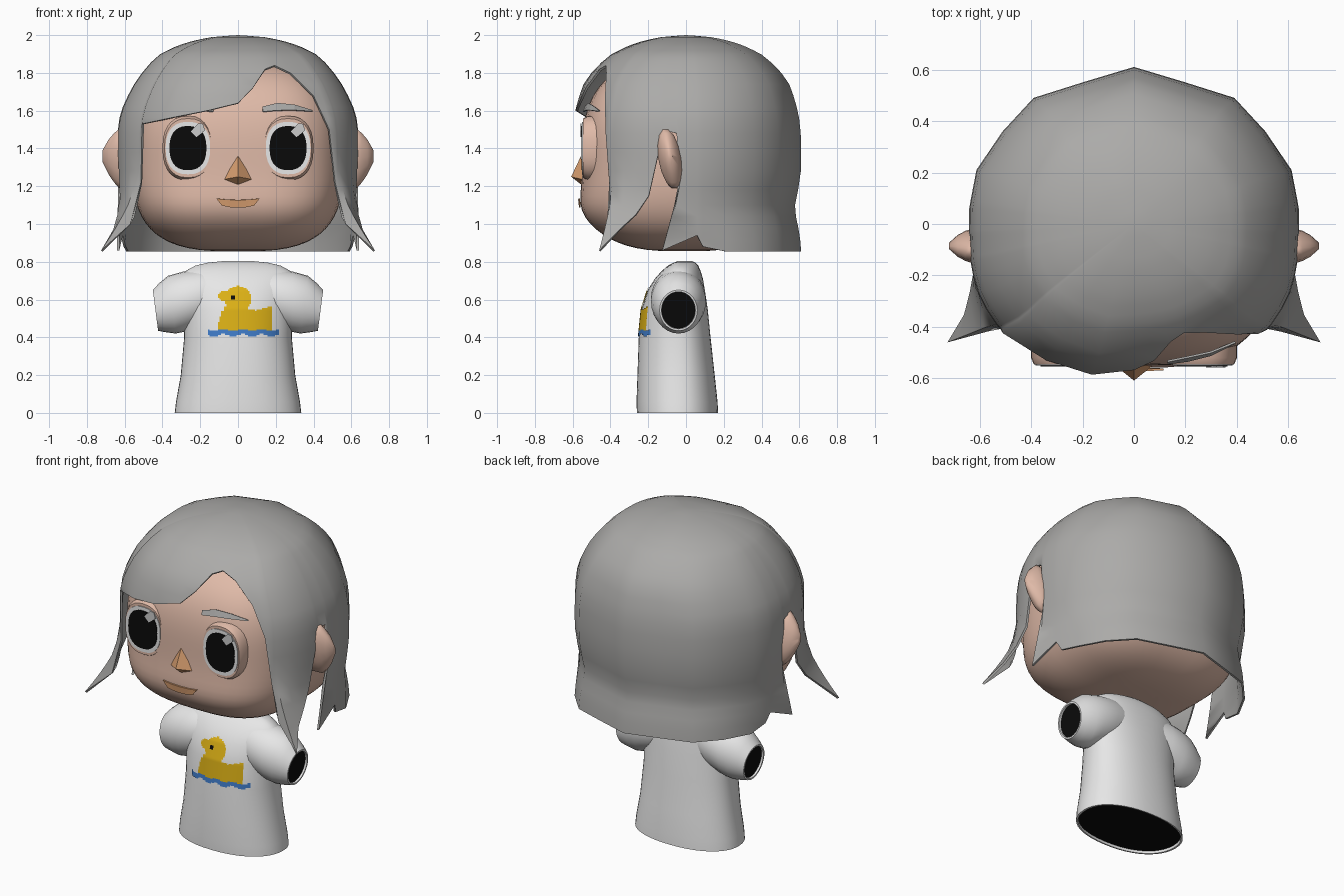
import bpy, bmesh, math

if "Cube" in bpy.data.objects:
    bpy.data.objects.remove(bpy.data.objects["Cube"])

def material(name, r, g, b):
    m = bpy.data.materials.new(name)
    m.diffuse_color = (r, g, b, 1)
    m.use_nodes = True
    m.node_tree.nodes["Principled BSDF"].inputs["Base Color"].default_value = m.diffuse_color
    return m

SKIN = material("skin", .74, .49, .39)
HAIR = material("grey hair", .41, .405, .395)
WHITE = material("white", .80, .80, .80)
BLACK = material("black", .003, .003, .003)
GLINT = material("eye glint grey", .60, .60, .60)
ORANGE = material("orange tan", .68, .34, .16)
YELLOW = material("yellow", .72, .44, .008)
BLUE = material("blue", .05, .2, .58)

def build(name, verts, faces, mats, idx=None, angle=40, thick=0, recalc=True):
    me = bpy.data.meshes.new(name)
    me.from_pydata([tuple(v) for v in verts], [], faces)
    for m in mats:
        me.materials.append(m)
    if idx:
        for p, i in zip(me.polygons, idx):
            p.material_index = i
    bm = bmesh.new()
    bm.from_mesh(me)
    bmesh.ops.remove_doubles(bm, verts=bm.verts, dist=1e-5)
    if recalc:
        bmesh.ops.recalc_face_normals(bm, faces=bm.faces)
    bm.to_mesh(me)
    bm.free()
    ob = bpy.data.objects.new(name, me)
    bpy.context.collection.objects.link(ob)
    bpy.ops.object.select_all(action='DESELECT')
    ob.select_set(True)
    bpy.context.view_layer.objects.active = ob
    if thick:
        s = ob.modifiers.new("thickness", 'SOLIDIFY')
        s.thickness, s.offset = thick, -1
        bpy.ops.object.modifier_apply(modifier=s.name)
    if angle:
        bpy.ops.object.shade_smooth_by_angle(angle=math.radians(angle))
    return ob

def loft(name, rings, mats, caps=(0, 0), angle=40):
    n = len(rings[0])
    verts = [v for r in rings for v in r]
    faces, idx = [], []
    for j in range(len(rings) - 1):
        for i in range(n):
            k = (i + 1) % n
            faces.append((j*n+i, (j+1)*n+i, (j+1)*n+k, j*n+k))
            idx.append(0)
    faces += [tuple(range(n)), tuple(range(len(verts) - n, len(verts)))]
    idx += list(caps)
    return build(name, verts, faces, mats, idx, angle)

def lerp(table, z):
    """Interpolate rows of (z, values...) listed by rising z."""
    for a, b in zip(table, table[1:]):
        if z <= b[0]:
            t = max(0, (z - a[0]) / (b[0] - a[0]))
            return [p + (q - p) * t for p, q in zip(a[1:], b[1:])]
    return list(table[-1][1:])

def power(v, p):
    return math.copysign(abs(v) ** p, v)

def oval(n, e):
    """Unit superellipse, anticlockwise."""
    return [(power(math.cos(2*math.pi*i/n), 2/e), power(math.sin(2*math.pi*i/n), 2/e)) for i in range(n)]

# ---- head: rounded box with fuller lower face
def head_scale(z):
    d = (z - 1.37) / (.5 if z > 1.37 else .515)
    return max(0, 1 - abs(d) ** (2.6 if d > 0 else 3.2)) ** (1/3)

def cheek(z):
    return .035 * math.exp(-((z - 1.06) / .13) ** 2)

def face_y(x, z):
    k = head_scale(z)
    return -(.55 * k + cheek(z)) * max(0, 1 - abs(x / (.56 * k)) ** 3) ** (1/3)

rings = []
for j in range(1, 36):
    z = 1.3625 + .5075 * math.cos(math.pi * j / 36)
    k = head_scale(z)
    rings.append([(.56*k*x, y * (.49*k if y > 0 else .55*k + cheek(z)), z) for x, y in oval(48, 3)])
loft("head", rings, [SKIN], angle=60)

# ---- hair shell: columns (x, y, lower edge z, flare x, flare y) around the head
SCALE = [(.855, 1), (1.1, .98), (1.3, 1), (1.45, 1), (1.55, .985), (1.65, .95), (1.75, .89), (1.83, .79),
         (1.9, .65), (1.945, .5), (1.97, .37), (1.985, .26), (1.992, .19), (2, 0)]
front_right = [(0, -.595, 1.64, 0, 0), (.09, -.585, 1.72, 0, 0), (.185, -.57, 1.82, 0, 0), (.26, -.55, 1.84, 0, 0),
               (.35, -.51, 1.80, 0, 0), (.44, -.46, 1.68, 0, 0), (.487, -.43, 1.5, 0, 0)]
front_left = [(-.17, -.605, 1.6, 0, 0), (-.35, -.54, 1.565, 0, 0), (-.515, -.43, 1.53, 0, 0)]
side = [(.518, -.41, 1.22, 0, 0), (.525, -.40, 1.0, .09, -.04), (.535, -.39, .86, .19, -.07),
        (.575, -.33, .97, .14, -.04), (.605, -.27, 1.05, .10, 0), (.625, -.2, 1.15, .05, 0),
        (.635, -.145, 1.38, 0, 0), (.637, -.125, 1.5, 0, 0), (.64, -.05, 1.48, 0, 0),
        (.641, -.035, 1.2, 0, 0), (.641, -.025, .86, .0, -.1), (.64, .06, .94, -.02, 0),
        (.635, .09, .88, -.03, 0), (.612, .21, .855, -.02, 0), (.51, .36, .855, 0, 0),
        (.39, .49, .855, 0, 0), (.2, .55, .855, 0, 0)]
mirrored = [(-x, y, z, -dx, dy) for x, y, z, dx, dy in side]
cols = front_right + side + [(0, .61, .855, 0, 0)] + mirrored[::-1] + front_left[::-1]
CROWN = [2 - .145 * (j / 10) ** 1.6 for j in range(11)]    # rows shared by all columns
FIXED = [1.8, 1.74, 1.68, 1.62, 1.56, 1.48, 1.38, 1.28, 1.18, 1.1, 1.04, .98, .92, .855]
LEVELS = CROWN + FIXED
R = len(LEVELS)
verts, faces = [], []
for x, y, zb, dx, dy in cols:
    for level in LEVELS:
        z = max(level, zb)
        s = lerp(SCALE, z)[0]
        # tuck in the nape before the hem flares
        s -= .035 * min(1, max(0, y - .15) / .25) * math.exp(-((z - 1.08) / .11) ** 2)
        w = max(0, (1.3 - z) / .44) ** 1.5
        narrow = 1 - .045 * math.exp(-((z - 1.77) / .12) ** 2)
        verts.append((x*s*narrow + dx*w, y*s + dy*w, z))
for i in range(len(cols)):
    k = (i + 1) % len(cols)
    for j in range(R - 1):
        f = [i*R+j, i*R+j+1, k*R+j+1, k*R+j]
        if j == 0:
            f = f[:3]
        # columns that already reached their lower edge give triangles or nothing
        for c, a, b in ((i, i*R+j, i*R+j+1), (k, k*R+j, k*R+j+1)):
            if j and verts[a] == verts[b]:
                f = [v for v in f if v != b]
        if len(f) > 2:
            faces.append(f)
# slide references onto the first vertex of each finished column
first = {}
faces = [tuple(first.get(v, v) for v in f) for f in faces]
for n, v in enumerate(verts):
    first.setdefault(v, n)
faces = [tuple(first[verts[v]] for v in f) for f in faces]
build("hair", verts, faces, [HAIR], angle=50, thick=.012, recalc=False)

# ---- flat or thick plates facing the front
def plate(name, pts, y, depth, mat, angle=0, inset=1.0):
    """Outline pts (x, z) from y back by depth; front rim rounded by inset."""
    cx = sum(p[0] for p in pts) / len(pts)
    cz = sum(p[1] for p in pts) / len(pts)
    rows = [(1, y + depth), (1, y + depth * .25), (inset, y)] if inset < 1 else [(1, y + depth), (1, y)]
    rings = [[(cx + (x-cx)*s, yy, cz + (z-cz)*s) for x, z in pts] for s, yy in rows]
    return loft(name, rings, [mat], angle=angle)

def strip(name, top, low, mat, lift):
    """Thin strip lying on the face between two rows of (x, z)."""
    n = len(top)
    return build(name, [(x, face_y(x, z) - lift, z) for x, z in top + low],
                 [(i, i+n, i+n+1, i+1) for i in range(n - 1)], [mat], angle=0, thick=.008, recalc=False)

for sgn, tag in ((-1, "left"), (1, "right")):
    ex, ez = .265 * sgn, 1.402
    def ring(rx, rz):
        return [(ex + rx*a, ez + rz*b) for a, b in oval(28, 2.4)]
    plate("eyelid_" + tag, ring(.135, .17), -.545, .10, SKIN, 50, .92)
    plate("eye_white_" + tag, ring(.118, .139), -.55, .008, WHITE)
    plate("pupil_" + tag, ring(.098, .117), -.554, .006, BLACK)
    gx, gz = ex + .055, 1.495
    plate("glint_" + tag, [(gx-.04, gz-.005), (gx-.01, gz-.035), (gx+.035, gz), (gx+.025, gz+.035), (gx, gz+.038)],
          -.558, .006, GLINT)
    # brow
    top = [(.13, 1.622), (.21, 1.641), (.30, 1.632), (.395, 1.603)]
    low = [(.132, 1.595), (.21, 1.602), (.30, 1.603), (.395, 1.597)]
    if sgn < 0:
        top, low = [[(-x, z) for x, z in r][::-1] for r in (top, low)]
    strip("brow_" + tag, top, low, HAIR, .022)
    # ear: flattened ball ending in a soft point
    rings = []
    for x, ry, rz in ((.54, .055, .15), (.63, .062, .16), (.655, .055, .135), (.685, .04, .095), (.718, .012, .03)):
        rings.append([(sgn * x, -.085 + ry*a - .15*rz*b, 1.345 + rz*b + (x-.62)*.15) for a, b in oval(14, 2)])
    loft("ear_" + tag, rings, [SKIN], angle=50)

# ---- nose and mouth
build("nose", [(0, -.556, 1.36), (-.08, -.545, 1.235), (0, -.55, 1.205), (.08, -.545, 1.235), (0, -.608, 1.25)],
      [(0, 1, 4), (1, 2, 4), (2, 3, 4), (3, 0, 4), (0, 3, 2, 1)], [ORANGE], angle=0)
strip("mouth", [(-.115, 1.135), (-.06, 1.129), (0, 1.127), (.06, 1.129), (.115, 1.135)],
      [(-.085, 1.097), (-.04, 1.088), (0, 1.086), (.04, 1.088), (.085, 1.097)], ORANGE, .011)

# ---- shirt body: rows of (z, half width, front y, back y)
SHIRT = [(0, .335, -.26, .17), (.06, .328, -.262, .167), (.2, .303, -.257, .152), (.4, .285, -.25, .13),
         (.55, .288, -.235, .115), (.65, .305, -.203, .10), (.71, .305, -.165, .09), (.75, .28, -.13, .078),
         (.78, .225, -.095, .065), (.795, .16, -.065, .05), (.803, .085, -.045, .035)]
YC, E = -.035, 2.2

def body_ring(z, grow=1, zz=None):
    rx, yf, yb = lerp(SHIRT, z)
    return [(rx*a*grow, YC + b*grow*((yb-YC) if b > 0 else (YC-yf)), z if zz is None else zz) for a, b in oval(48, E)]

rings = [body_ring(.803, .9, .79)] + [body_ring(r[0]) for r in SHIRT[::-1]]
rings += [body_ring(0, .965, 0), body_ring(0, .96, .015)]
loft("shirt_body", rings, [WHITE, BLACK], (0, 1), 50)

# ---- sleeves: rows of (x, centre z, half depth, half height)
SLEEVE = [(.1, .63, .12, .13), (.2, .61, .145, .15), (.29, .588, .145, .16), (.35, .573, .134, .153),
          (.4, .557, .116, .130), (.437, .543, .1, .108), (.437, .543, .09, .098), (.425, .544, .089, .097)]
for sgn, tag in ((-1, "left"), (1, "right")):
    rings = [[(sgn * (x + .13*rz*b*(x > .3)), -.04 + ry*a, z + rz*b) for a, b in oval(28, 2)]
             for x, z, ry, rz in SLEEVE]
    loft("sleeve_" + tag, rings, [WHITE, BLACK], (0, 1), 50)

# ---- duck print: thin patch of small cells following the shirt front
def print_colour(x, z):
    wave = .425 + .007 * math.sin(x * 62)
    if -.155 < x < .215 and abs(z - wave) < .014:
        return 2
    if abs(x + .024) < .011 and abs(z - .613) < .011:
        return 1
    if z < wave:
        return None
    head = math.hypot(x, (z - .603) * 1.02) < .07
    beak = ((x + .072) / .034) ** 2 + ((z - .618) / .026) ** 2 < 1
    belly = abs((x - .04) / .142) ** 3 + abs((z - .46) / .085) ** 3 < 1
    chest = -.075 + (z < .54) * -.015 < x < .055 and .44 < z < .565
    tail = .06 < x < .183 and .45 < z < .535 + .03 * (x - .06) / .12
    return 0 if (beak or belly or tail or head or chest) else None

STEP = .0075
verts, faces, idx, index = [], [], [], {}
def corner(i, k):
    if (i, k) not in index:
        x, z = i * STEP, k * STEP
        rx, yf, yb = lerp(SHIRT, z)
        index[i, k] = len(verts)
        verts.append((x, YC - (YC - yf) * (1 - abs(x/rx)**E)**(1/E) - .005, z))
    return index[i, k]
for i in range(-22, 30):
    for k in range(52, 92):
        c = print_colour((i + .5) * STEP, (k + .5) * STEP)
        if c is not None:
            faces.append((corner(i, k), corner(i+1, k), corner(i+1, k+1), corner(i, k+1)))
            idx.append(c)
build("duck_print", verts, faces, [YELLOW, BLACK, BLUE], idx, angle=40, recalc=False)
